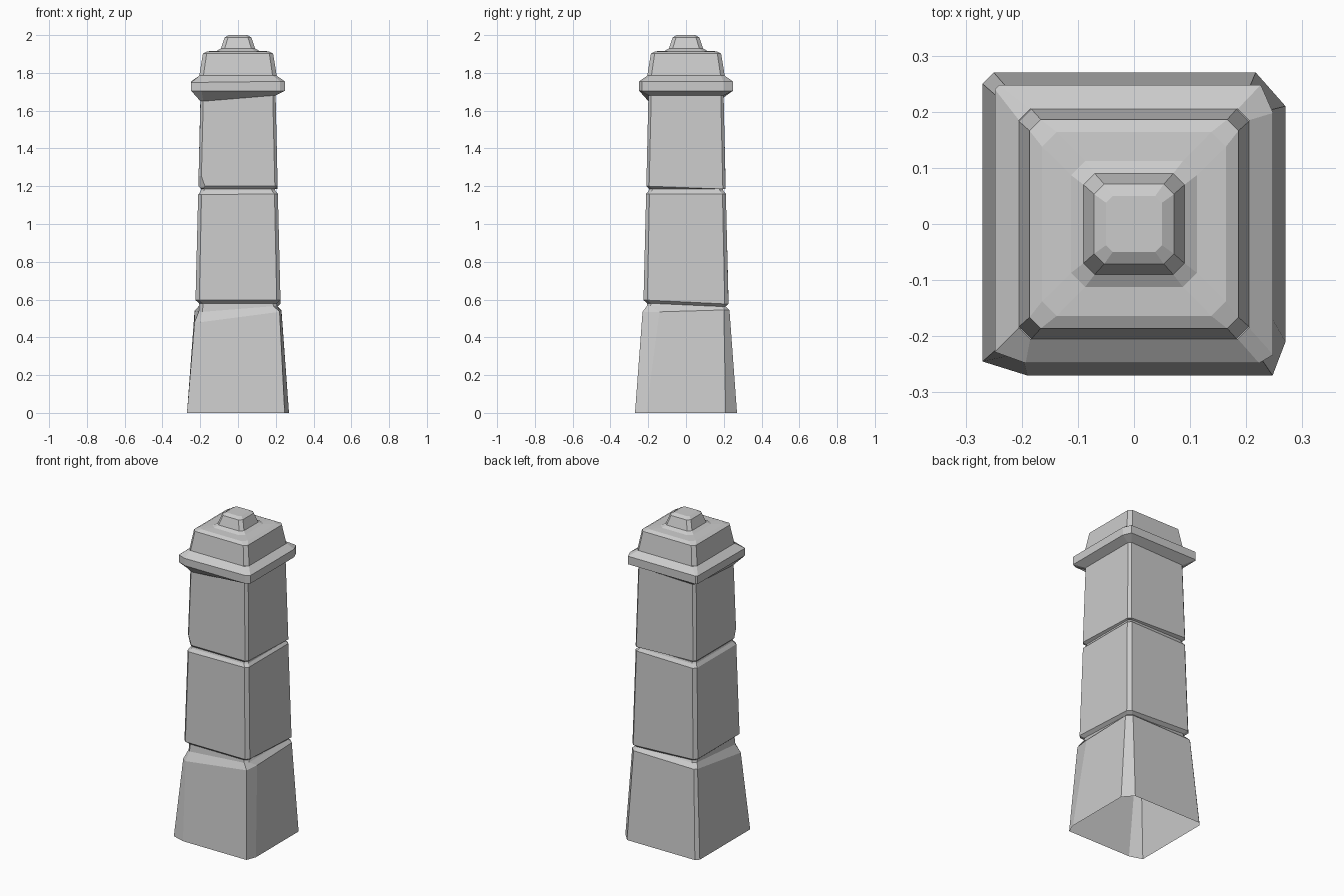
import bpy, bmesh
from mathutils import Vector

if "Cube" in bpy.data.objects:
    bpy.data.objects.remove(bpy.data.objects["Cube"])

stone = bpy.data.materials.new("pale_grey_stone")
stone.use_nodes = True
GREY = (0.6, 0.6, 0.6, 1)
stone.diffuse_color = GREY
stone.node_tree.nodes["Principled BSDF"].inputs["Base Color"].default_value = GREY

# Corner order everywhere: front left-hand (-x), front (+x), back (+x), back (-x)
SIGNS = ((-1, -1), (1, -1), (1, 1), (-1, 1))
LEVEL = (0, 0, 0, 0)


def ring(bm, z, half, cut, rise=LEVEL):
    """Square ring with cut corners; cut is one size or four (x, y) pairs."""
    cuts = cut if isinstance(cut, list) else [(cut, cut)] * 4
    verts = []
    for i, ((sx, sy), (cx, cy), dz) in enumerate(zip(SIGNS, cuts, rise)):
        pair = [(sx * half, sy * (half - cy)), (sx * (half - cx), sy * half)]
        if i % 2:
            pair.reverse()
        verts += [bm.verts.new((x, y, z + dz)) for x, y in pair]
    return verts


def chip(bm, point, normal):
    """Slice a chip off and close the cut."""
    geom = bm.verts[:] + bm.edges[:] + bm.faces[:]
    cut = bmesh.ops.bisect_plane(bm, geom=geom, plane_co=point,
                                 plane_no=Vector(normal).normalized(), clear_outer=True)
    edges = [e for e in cut["geom_cut"] if isinstance(e, bmesh.types.BMEdge)]
    if edges:
        bmesh.ops.triangle_fill(bm, edges=edges, use_beauty=True)


def block(name, rings, closed=False, chips=()):
    """Loft a stone course through its rings, bottom to top."""
    bm = bmesh.new()
    loops = [ring(bm, *r) for r in rings]
    for low, high in zip(loops, loops[1:]):
        for i in range(8):
            j = (i + 1) % 8
            bm.faces.new((low[i], low[j], high[j], high[i]))
    if closed:
        bm.faces.new(loops[-1])
    for point, normal in chips:
        chip(bm, point, normal)
    bmesh.ops.recalc_face_normals(bm, faces=bm.faces[:])
    mesh = bpy.data.meshes.new(name)
    bm.to_mesh(mesh)
    bm.free()
    mesh.materials.append(stone)
    obj = bpy.data.objects.new(name, mesh)
    bpy.context.collection.objects.link(obj)
    return obj


# Flared base, hollow underneath, with a worn front corner
foot_cut = [(.08, .025), (.023, .06), (.053, .06), (.02, .02)]
shoulder_cut = [(.03, .02), (.01, .09), (.03, .03), (.015, .015)]
block("base_block", [
    (0, .27, foot_cut),
    (.54, .23, shoulder_cut, (-.06, -.005, .005, 0)),
    (.565, .208, .02, (-.03, 0, 0, 0)),
    (.58, .205, .02, (0, 0, -.02, 0)),
])

# Middle course between two grooves
block("middle_block", [
    (.58, .205, .02, (0, 0, -.02, 0)),
    (.597, .225, .02, (0, 0, -.02, 0)),
    (1.155, .211, .018, (0, .005, .005, 0)),
    (1.175, .198, .018),
    (1.185, .195, .018),
])

# Upper course with a chipped lower corner
block("upper_block", [
    (1.185, .195, .018),
    (1.2, .21, .015, (0, 0, -.015, 0)),
    (1.67, .199, .015, (-.02, .01, .01, 0)),
], chips=[((-.21, -.175, 1.2), (-1, -1, -.32))])

# Overhanging collar
collar_cut = [(.055, .02), (.025, .015), (.022, .05), (.008, .008)]
block("collar", [
    (1.67, .199, .015, (-.02, .01, .01, 0)),
    (1.705, .248, collar_cut, (0, 0, 0, 0)),
    (1.755, .248, collar_cut, (-.005, 0, 0, 0)),
    (1.785, .205, .02),
])

# Stepped cap
block("cap", [
    (1.785, .205, .022),
    (1.902, .186, .02),
    (1.914, .164, .026),
    (1.917, .112, .025),
    (1.93, .09, .02),
])

# Small finial
block("finial", [
    (1.93, .09, .02),
    (1.987, .071, .018),
    (2, .05, .012),
], closed=True)
